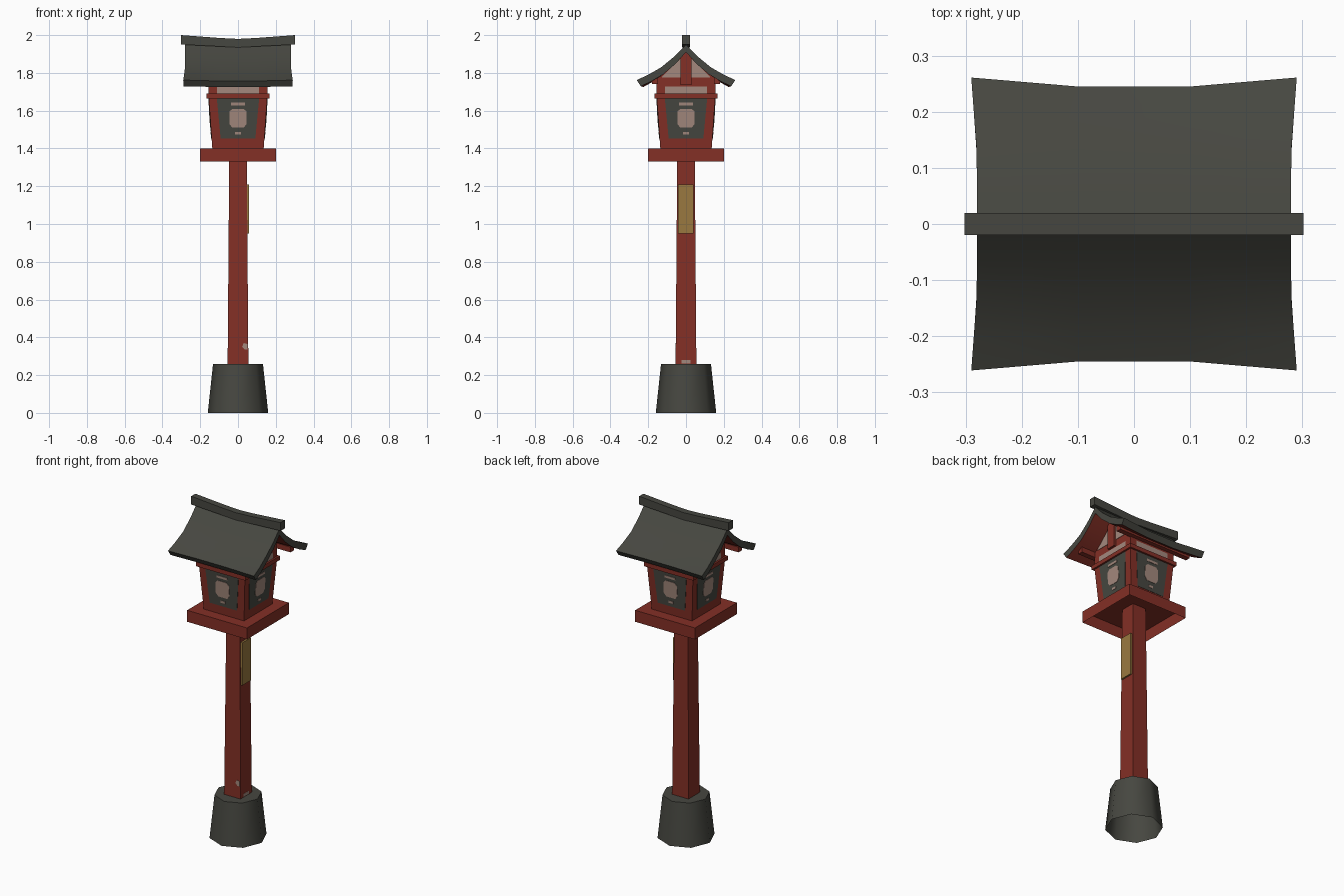
import bpy, bmesh, math
from mathutils import Matrix, Vector

if "Cube" in bpy.data.objects:
    bpy.data.objects.remove(bpy.data.objects["Cube"])


def material(name, rgb):
    m = bpy.data.materials.new(name)
    m.diffuse_color = (*rgb, 1)
    m.use_nodes = True
    m.node_tree.nodes["Principled BSDF"].inputs["Base Color"].default_value = m.diffuse_color
    return m


RED = material("red paint", (0.23, 0.029, 0.019))
GREY = material("dark grey", (0.062, 0.063, 0.052))
PALE = material("pale paper", (0.37, 0.25, 0.205))
GOLD = material("gold plate", (0.32, 0.19, 0.05))


def finish(bm, name, *mats, smooth=None):
    bmesh.ops.recalc_face_normals(bm, faces=bm.faces)
    me = bpy.data.meshes.new(name)
    bm.to_mesh(me)
    bm.free()
    ob = bpy.data.objects.new(name, me)
    bpy.context.collection.objects.link(ob)
    for m in mats:
        me.materials.append(m)
    if smooth:
        bpy.ops.object.select_all(action='DESELECT')
        ob.select_set(True)
        bpy.context.view_layer.objects.active = ob
        bpy.ops.object.shade_smooth_by_angle(angle=math.radians(smooth))
    return ob


def frustum(name, n, r0, r1, z0, z1, mat, open_bottom=False, smooth=None):
    """n-sided tapered prism; for n = 4 the radii are half widths."""
    bm = bmesh.new()
    k, turn = (math.sqrt(2), math.pi / 4) if n == 4 else (1, 0)
    rings = []
    for r, z in ((r0, z0), (r1, z1)):
        rings.append([bm.verts.new((r * k * math.cos(turn + math.tau * i / n),
                                    r * k * math.sin(turn + math.tau * i / n), z))
                      for i in range(n)])
    for i in range(n):
        j = (i + 1) % n
        bm.faces.new((rings[0][i], rings[0][j], rings[1][j], rings[1][i]))
    bm.faces.new(rings[1])
    if not open_bottom:
        bm.faces.new(rings[0])
    return finish(bm, name, mat, smooth=smooth)


def box(bm, x0, x1, y0, y1, z0, z1):
    mat = (Matrix.Translation(((x0 + x1) / 2, (y0 + y1) / 2, (z0 + z1) / 2))
           @ Matrix.Diagonal((x1 - x0, y1 - y0, z1 - z0, 1)))
    bmesh.ops.create_cube(bm, size=1, matrix=mat)


def plates(name, mat, polygons, wall, off, sides=(0, 1, 2, 3)):
    """Thin plates from (u, z) outlines on each wall; wall(z) gives its distance."""
    bm = bmesh.new()
    for s in sides:
        rot = Matrix.Rotation(s * math.pi / 2, 4, 'Z')
        for poly in polygons:
            front = [bm.verts.new(rot @ Vector((u, -wall(z) - off, z))) for u, z in poly]
            back = [bm.verts.new(rot @ Vector((u, -wall(z) + 0.002, z))) for u, z in poly]
            bm.faces.new(front)
            bm.faces.new(back[::-1])
            for i in range(len(poly)):
                j = (i + 1) % len(poly)
                bm.faces.new((front[i], back[i], back[j], front[j]))
    return finish(bm, name, mat)


def rect(u, z0, z1):
    return [(-u, z0), (u, z0), (u, z1), (-u, z1)]


# Foot, post and tray
frustum("stone_foot", 8, 0.16, 0.132, 0, 0.26, GREY, open_bottom=True, smooth=50)
frustum("post", 4, 0.055, 0.046, 0.25, 1.40, RED)
frustum("platform", 4, 0.202, 0.202, 1.33, 1.40, RED, open_bottom=True)

# Lamp box and trim
frustum("lamp_box", 4, 0.136, 0.155, 1.40, 1.67, RED)
frustum("trim", 4, 0.166, 0.166, 1.665, 1.69, RED)


def box_wall(z):
    return 0.136 + 0.019 * (z - 1.40) / 0.27


# Window panels with pale openings
plates("window_panels", GREY,
       [[(-0.092, 1.453), (0.092, 1.453), (0.112, 1.664), (-0.112, 1.664)]], box_wall, 0.002)
medallion = [(0.03, 1.51), (0.046, 1.53), (0.046, 1.595), (0.03, 1.61),
             (-0.03, 1.61), (-0.046, 1.595), (-0.046, 1.53), (-0.03, 1.51)]
plates("window_openings", PALE,
       [medallion, rect(0.037, 1.628, 1.642), rect(0.015, 1.474, 1.488)], box_wall, 0.004)

# Gable block: pentagon profile extruded along x
bm = bmesh.new()
profile = [(-0.155, 1.68), (0.155, 1.68), (0.155, 1.775), (0, 1.925), (-0.155, 1.775)]
face = bm.faces.new([bm.verts.new((-0.155, y, z)) for y, z in profile])
ext = bmesh.ops.extrude_face_region(bm, geom=[face])["geom"]
bmesh.ops.translate(bm, vec=(0.31, 0, 0), verts=[v for v in ext if isinstance(v, bmesh.types.BMVert)])
finish(bm, "gable_block", RED)

plates("upper_bands", PALE, [rect(0.112, 1.692, 1.728)], lambda z: 0.155, 0.002)
tri = [(0.03, 1.775), (0.13, 1.775), (0.112, 1.795), (0.03, 1.875)]
plates("gable_panels", PALE, [tri, [(-u, z) for u, z in tri[::-1]]],
       lambda z: 0.155, 0.002, sides=(1, 3))

# Purlins under the eaves and king posts on the gables
bm = bmesh.new()
for s in (-1, 1):
    box(bm, -0.25, 0.25, s * 0.165 - 0.016, s * 0.165 + 0.016, 1.74, 1.772)
    box(bm, s * 0.16 - 0.008, s * 0.16 + 0.008, -0.028, 0.028, 1.735, 1.92)
finish(bm, "roof_timbers", RED)

# Curved roof: closed profile swept along x, corners flaring outward
bm = bmesh.new()
half_top = [(0.245, 1.757), (0.19, 1.788), (0.13, 1.83), (0.06, 1.888)]
half_low = [(0.226, 1.725), (0.18, 1.751), (0.12, 1.793), (0.055, 1.848)]
top = half_top + [(0, 1.95)] + [(-y, z) for y, z in half_top[::-1]]
low = half_low + [(0, 1.91)] + [(-y, z) for y, z in half_low[::-1]]
rows = []
for x in (-0.28, -0.19, -0.1, 0.1, 0.19, 0.28):
    flare = max(0, (abs(x) - 0.1) / 0.18)
    row = []
    for y, z in top + low[::-1]:
        t = max(0, (abs(y) - 0.125) / 0.12) * flare
        row.append(bm.verts.new((x + math.copysign(0.01 * t, x),
                                 y + math.copysign(0.016 * t, y), z + 0.005 * t)))
    rows.append(row)
n, m = len(rows[0]), len(top)
for a, b in zip(rows, rows[1:]):
    for i in range(n):
        j = (i + 1) % n
        bm.faces.new((a[i], a[j], b[j], b[i]))
for row in (rows[0], rows[-1]):
    for i in range(m - 1):
        bm.faces.new((row[i], row[i + 1], row[n - 2 - i], row[n - 1 - i]))
bmesh.ops.recalc_face_normals(bm, faces=bm.faces)
for f in bm.faces:  # underside is painted red
    f.material_index = 1 if f.normal.z < -0.6 else 0
finish(bm, "roof", GREY, RED, smooth=35)

# Ridge cap, dipping in the middle
bm = bmesh.new()
outline = [(-0.302, 1.95), (0, 1.935), (0.302, 1.95),
           (0.302, 2.0), (0.1, 1.985), (0, 1.98), (-0.1, 1.985), (-0.302, 2.0)]
face = bm.faces.new([bm.verts.new((x, -0.02, z)) for x, z in outline])
ext = bmesh.ops.extrude_face_region(bm, geom=[face])["geom"]
bmesh.ops.translate(bm, vec=(0, 0.04, 0), verts=[v for v in ext if isinstance(v, bmesh.types.BMVert)])
finish(bm, "ridge_cap", GREY)

# Gold plate on the right side of the post
bm = bmesh.new()
box(bm, 0.046, 0.059, -0.043, 0.04, 0.95, 1.21)
finish(bm, "gold_plate", GOLD)

# Small worn patches on the post
plates("worn_patch", PALE, [[(0.022, 0.35), (0.035, 0.335), (0.05, 0.335), (0.05, 0.365), (0.03, 0.37)]],
       lambda z: 0.055, 0.001, sides=(0,))
plates("worn_foot_patch", PALE, [rect(0.025, 0.262, 0.28)], lambda z: 0.055, 0.001, sides=(1,))
